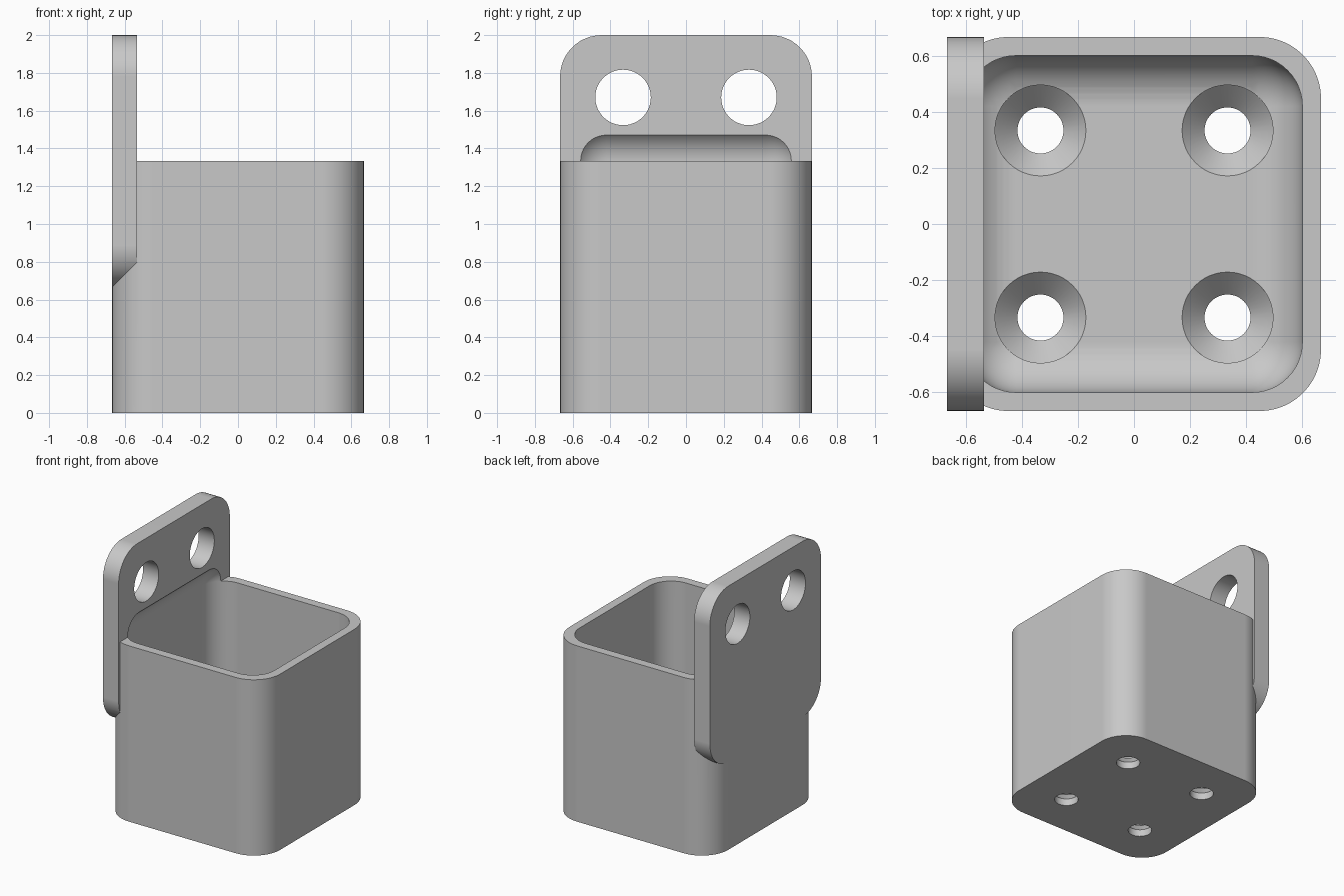
import bpy
import bmesh
import math
from mathutils import Matrix, Vector

cube = bpy.data.objects.get("Cube")
if cube:
    bpy.data.objects.remove(cube, do_unlink=True)

HALF = 2 / 3      # half width of the box
SPACING = 1 / 3   # hole offset from the centre
FLOOR = 0.133

grey = bpy.data.materials.new("plain grey")
grey.use_nodes = True
colour = (0.58, 0.58, 0.58, 1)
grey.diffuse_color = colour
grey.node_tree.nodes["Principled BSDF"].inputs["Base Color"].default_value = colour


def make_object(name, bm):
    bmesh.ops.recalc_face_normals(bm, faces=bm.faces)
    mesh = bpy.data.meshes.new(name)
    bm.to_mesh(mesh)
    bm.free()
    mesh.materials.append(grey)
    obj = bpy.data.objects.new(name, mesh)
    bpy.context.collection.objects.link(obj)
    return obj


def rounded_box(name, low, high, radius, axis=None):
    """Box with rounded edges: those along one axis, or all of them."""
    low, high = Vector(low), Vector(high)
    bm = bmesh.new()
    bmesh.ops.create_cube(bm, size=1)
    bmesh.ops.scale(bm, vec=high - low, verts=bm.verts)
    bmesh.ops.translate(bm, vec=(low + high) / 2, verts=bm.verts)
    edges = [e for e in bm.edges if axis is None
             or abs((e.verts[0].co - e.verts[1].co)[axis]) > 0.01]
    bmesh.ops.bevel(bm, geom=edges, offset=radius, offset_type='OFFSET',
                    segments=12, profile=0.5, affect='EDGES')
    return make_object(name, bm)


def turned_cutter(name, profile, matrix):
    """Solid of revolution from (radius, height) rings, bottom to top."""
    bm = bmesh.new()
    rings = []
    for radius, height in profile:
        rings.append(bmesh.ops.create_circle(
            bm, segments=48, radius=radius,
            matrix=matrix @ Matrix.Translation((0, 0, height)))["verts"])
    for a, b in zip(rings, rings[1:]):
        for i in range(len(a)):
            j = (i + 1) % len(a)
            bm.faces.new((a[i], a[j], b[j], b[i]))
    bm.faces.new(rings[0])
    bm.faces.new(rings[-1])
    return make_object(name, bm)


def combine(target, tool, operation):
    mod = target.modifiers.new(tool.name, 'BOOLEAN')
    mod.operation = operation
    mod.solver = 'EXACT'
    mod.object = tool
    bpy.context.view_layer.objects.active = target
    bpy.ops.object.modifier_apply(modifier=mod.name)
    bpy.data.objects.remove(tool, do_unlink=True)


# Box body with rounded upright corners, joined to the mounting plate
holder = rounded_box("box_holder", (-HALF, -HALF, 0), (HALF, HALF, 2 * HALF), 0.22, axis=2)
plate = rounded_box("mounting_plate", (-HALF, -HALF, HALF), (-0.535, HALF, 2), 0.22, axis=0)
combine(holder, plate, 'UNION')

# Inner pocket, which also scoops a shallow recess into the plate
pocket = rounded_box("pocket", (-0.6, -0.6, FLOOR), (0.6, 0.6, 1.513), 0.18)
combine(holder, pocket, 'DIFFERENCE')

for side in (-1, 1):
    # Screw holes through the plate
    place = Matrix.Translation((-0.6, side * SPACING, 1.67)) @ Matrix.Rotation(math.pi / 2, 4, 'Y')
    combine(holder, turned_cutter("plate_hole", [(0.147, -0.3), (0.147, 0.3)], place), 'DIFFERENCE')
    # Countersunk holes in the floor
    for x in (-SPACING, SPACING):
        place = Matrix.Translation((x, side * SPACING, 0))
        profile = [(0.082, -0.1), (0.082, 0.052), (0.162, FLOOR), (0.162, FLOOR + 0.1)]
        combine(holder, turned_cutter("floor_hole", profile, place), 'DIFFERENCE')

# Smooth curves, crisp edges
bpy.ops.object.select_all(action='DESELECT')
holder.select_set(True)
bpy.context.view_layer.objects.active = holder
bpy.ops.object.shade_smooth_by_angle(angle=math.radians(25))
weighted = holder.modifiers.new("even_shading", 'WEIGHTED_NORMAL')
weighted.keep_sharp = True
